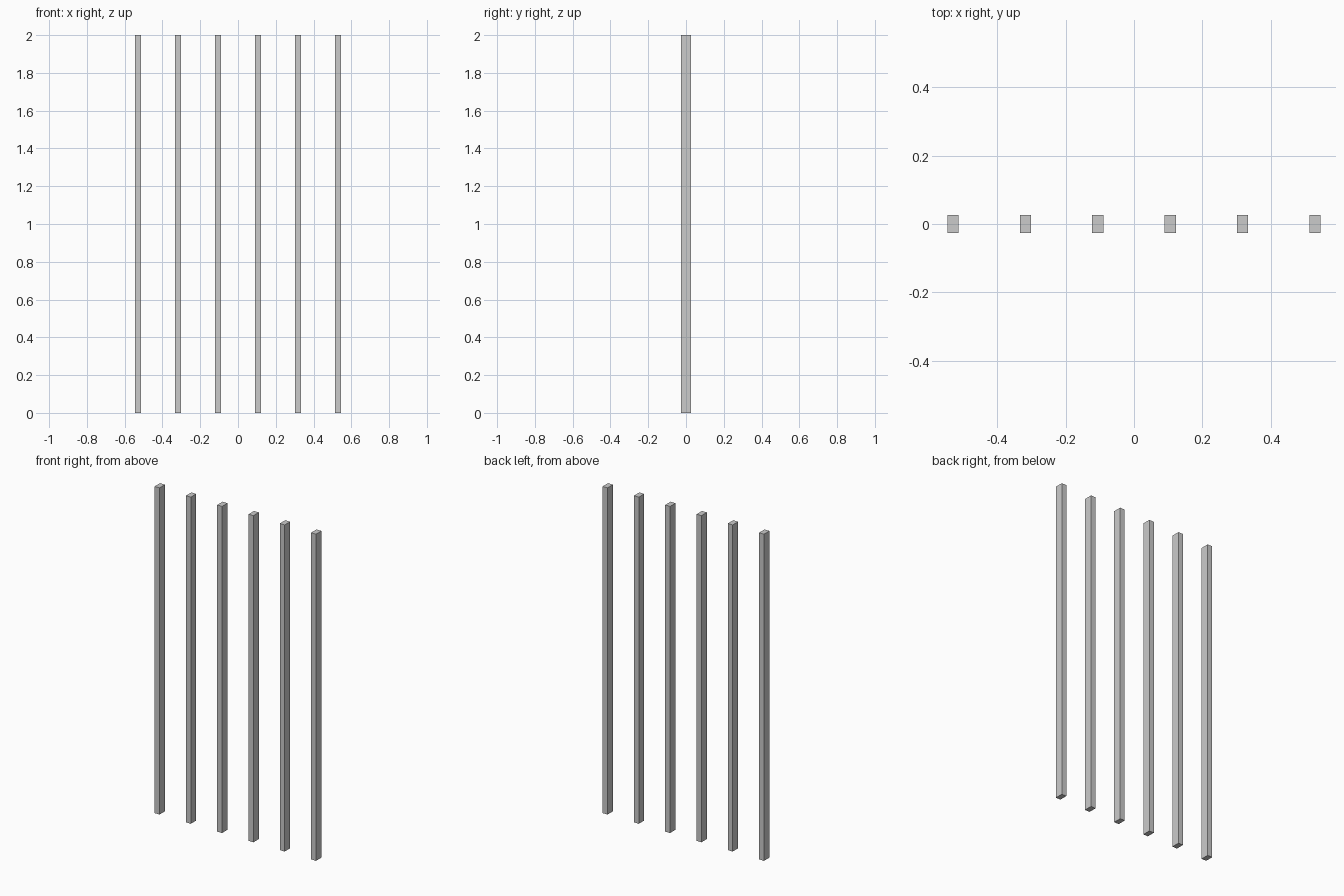
import bpy

if "Cube" in bpy.data.objects:
    bpy.data.objects.remove(bpy.data.objects["Cube"])

COUNT, SPACING = 6, 0.212
WIDTH, DEPTH, HEIGHT = 0.033, 0.052, 2.0

# Row of evenly spaced upright slats
for i in range(COUNT):
    x = (i - (COUNT - 1) / 2) * SPACING
    bpy.ops.mesh.primitive_cube_add(size=1, location=(x, 0, HEIGHT / 2))
    slat = bpy.context.object
    slat.name = f"upright_slat_{i + 1}"
    slat.scale = (WIDTH, DEPTH, HEIGHT)
    bpy.ops.object.transform_apply(location=False, rotation=False, scale=True)
